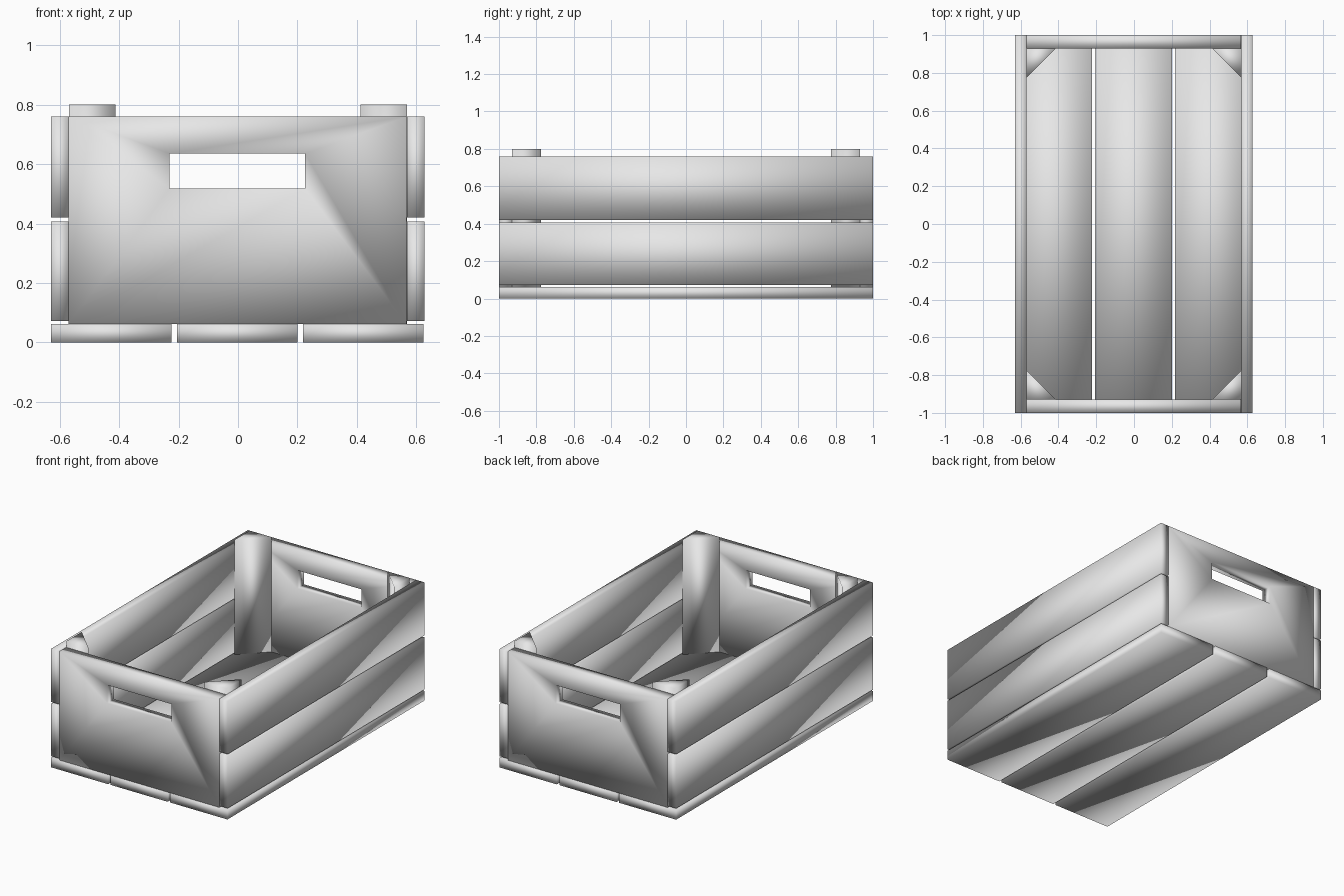
import bpy
import bmesh

cube = bpy.data.objects.get("Cube")
if cube:
    bpy.data.objects.remove(cube, do_unlink=True)

# Single plain material
GREY = (0.8, 0.8, 0.8, 1.0)
mat = bpy.data.materials.new("plain_grey")
mat.use_nodes = True
mat.diffuse_color = GREY
bsdf = next(n for n in mat.node_tree.nodes if n.type == "BSDF_PRINCIPLED")
bsdf.inputs["Base Color"].default_value = GREY


def finish(name, bm):
    """Turn a bmesh into a smooth-shaded object."""
    bmesh.ops.recalc_face_normals(bm, faces=bm.faces[:])
    for face in bm.faces:
        face.smooth = True
    mesh = bpy.data.meshes.new(name)
    bm.to_mesh(mesh)
    bm.free()
    mesh.materials.append(mat)
    obj = bpy.data.objects.new(name, mesh)
    bpy.context.collection.objects.link(obj)
    return obj


def plank(name, x, y, z):
    """Box spanning the given (low, high) ranges."""
    bm = bmesh.new()
    bmesh.ops.create_cube(bm, size=1)
    for v in bm.verts:
        for axis, (low, high) in enumerate((x, y, z)):
            v.co[axis] = low if v.co[axis] < 0 else high
    return finish(name, bm)


def rectangle(x, z):
    return [(x[0], z[0]), (x[1], z[0]), (x[1], z[1]), (x[0], z[1])]


def end_board(name, y):
    """Board with a hand hole, made of four quads around the opening per side."""
    bm = bmesh.new()
    outer = rectangle((-0.57, 0.567), (0.062, 0.76))
    inner = rectangle((-0.23, 0.226), (0.518, 0.635))
    rings = [[bm.verts.new((px, depth, pz)) for px, pz in loop]
             for loop, depth in ((outer, y[0]), (inner, y[0]), (inner, y[1]), (outer, y[1]))]
    for a, b in zip(rings, rings[1:] + rings[:1]):
        for i in range(4):
            j = (i + 1) % 4
            bm.faces.new((a[i], a[j], b[j], b[i]))
    return finish(name, bm)


def corner_post(name, sx, sy):
    """Upright triangular prism tucked into a corner."""
    bm = bmesh.new()
    x, y = sx * 0.568, sy * 0.93
    base = [bm.verts.new((px, py, 0.062))
            for px, py in ((x, y), (x - sx * 0.155, y), (x, y - sy * 0.155))]
    face = bm.faces.new(base)
    top = bmesh.ops.extrude_face_region(bm, geom=[face])["geom"]
    for v in top:
        if isinstance(v, bmesh.types.BMVert):
            v.co.z = 0.8
    # The extrusion keeps the starting face as the bottom cap
    return finish(name, bm)


# Floor slats
for label, x in (("right", (-0.63, -0.223)), ("middle", (-0.206, 0.2)), ("left", (0.218, 0.625))):
    plank("floor_slat_" + label, x, (-1, 1), (0, 0.062))

# Side planks, two per side
for side, x in (("right", (-0.63, -0.57)), ("left", (0.568, 0.627))):
    plank("lower_plank_" + side, x, (-1, 1), (0.072, 0.407))
    plank("upper_plank_" + side, x, (-1, 1), (0.42, 0.76))

# End boards with hand holes
end_board("front_board", (-1, -0.93))
end_board("back_board", (0.93, 1))

# Corner posts
for side, sx in (("right", -1), ("left", 1)):
    for end, sy in (("front", -1), ("back", 1)):
        corner_post(f"corner_post_{end}_{side}", sx, sy)
